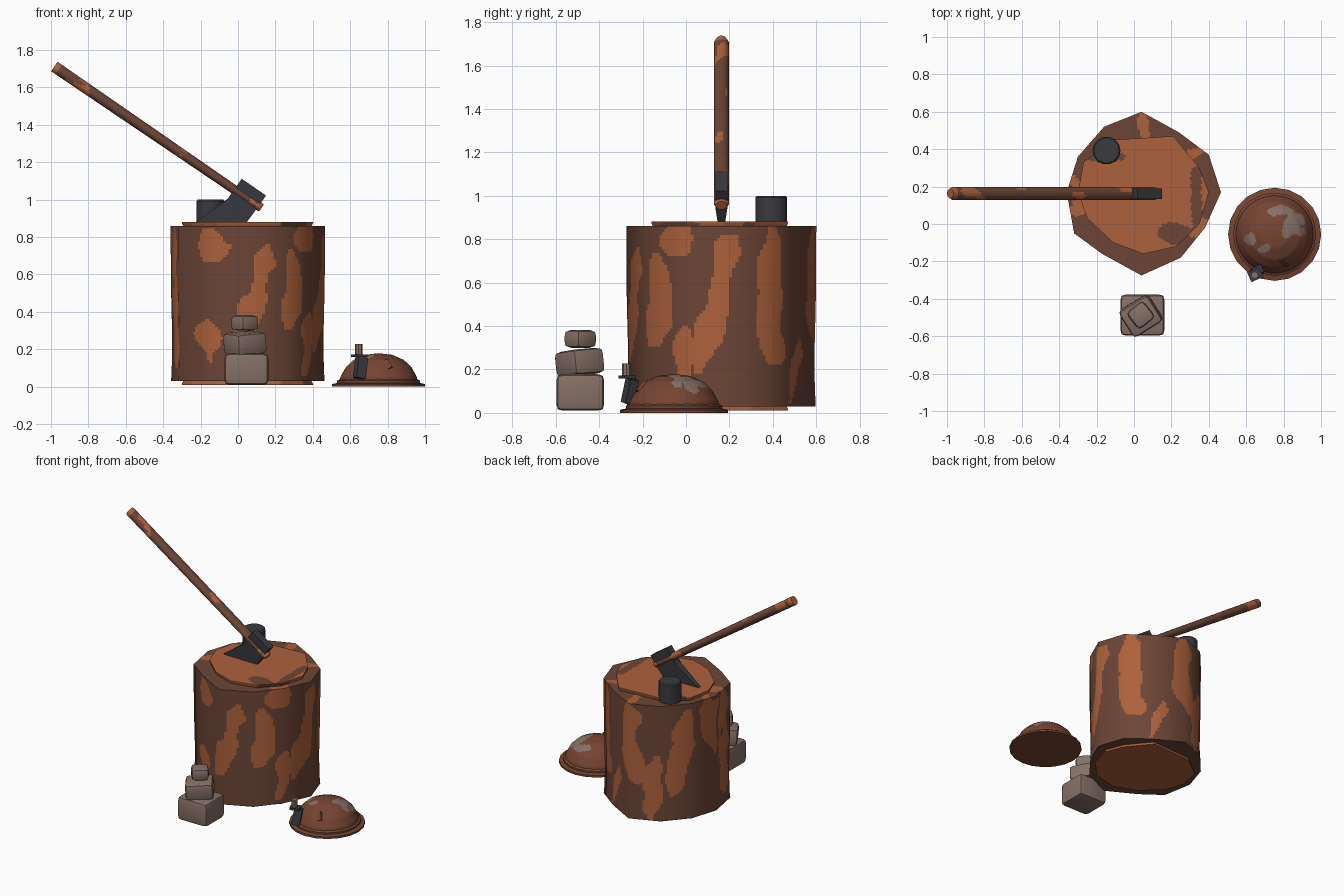
import bpy, bmesh, math
from mathutils import Vector, Matrix, noise

if "Cube" in bpy.data.objects:
    bpy.data.objects.remove(bpy.data.objects["Cube"])


def material(name, rgb):
    m = bpy.data.materials.new(name)
    m.use_nodes = True
    m.diffuse_color = (*rgb, 1)
    m.node_tree.nodes["Principled BSDF"].inputs["Base Color"].default_value = (*rgb, 1)
    return m


ORANGE = material("orange_wood", (0.42, 0.12, 0.045))
BROWN = material("brown_bark", (0.15, 0.06, 0.037))
RUST = material("red_brown", (0.18, 0.058, 0.032))
STONE = material("warm_stone", (0.24, 0.165, 0.135))
IRON = material("dark_iron", (0.042, 0.043, 0.05))


def finish(name, bm, mats, rule=None, angle=35):
    bmesh.ops.recalc_face_normals(bm, faces=bm.faces)
    if rule:
        for f in bm.faces:
            f.material_index = int(rule(f.calc_center_median()))
    me = bpy.data.meshes.new(name)
    bm.to_mesh(me)
    bm.free()
    for m in mats:
        me.materials.append(m)
    ob = bpy.data.objects.new(name, me)
    bpy.context.collection.objects.link(ob)
    bpy.ops.object.select_all(action='DESELECT')
    ob.select_set(True)
    bpy.context.view_layer.objects.active = ob
    bpy.ops.object.shade_smooth_by_angle(angle=math.radians(angle))
    return ob


def loft(name, rings, mats, rule=None, caps=(True, True), angle=35):
    """Skin a list of closed rings of equal length."""
    bm = bmesh.new()
    rows = [[bm.verts.new(p) for p in ring] for ring in rings]
    n = len(rows[0])
    for a, b in zip(rows, rows[1:]):
        for i in range(n):
            j = (i + 1) % n
            bm.faces.new((a[i], a[j], b[j], b[i]))
    for row, cap in zip((rows[0], rows[-1]), caps):
        if cap:
            bm.faces.new(row)
    return finish(name, bm, mats, rule, angle)


def block(name, size, loc, mat, rot=(0, 0, 0), bevel=0.0):
    bm = bmesh.new()
    bmesh.ops.create_cube(bm, size=1, matrix=Matrix.Diagonal((*size, 1)))
    if bevel:
        bmesh.ops.bevel(bm, geom=bm.edges[:], offset=bevel, segments=2,
                        profile=0.6, affect='EDGES')
    ob = finish(name, bm, [mat], angle=25)
    ob.location = loc
    ob.rotation_euler = [math.radians(r) for r in rot]
    return ob


def circle(c, r, z, n):
    return [Vector((c[0] + r * math.cos(math.tau * i / n),
                    c[1] + r * math.sin(math.tau * i / n), z)) for i in range(n)]


def wobble(p, scale, seed):
    return noise.noise(p * scale + Vector((seed, seed, seed)))


# Stump: irregular twelve-sided bark tube
CX, CY = 0.05, 0.17
OUTER = [(.04, .60), (.24, .49), (.40, .37), (.465, .17), (.38, -.02), (.25, -.18),
         (.04, -.275), (-.17, -.16), (-.32, -.05), (-.36, .17), (-.30, .36), (-.16, .52)]
INNER = [(.05, .46), (.21, .47), (.35, .30), (.40, .17), (.35, 0), (.23, -.12),
         (.05, -.16), (-.11, -.10), (-.25, .03), (-.30, .17), (-.27, .33), (-.12, .45)]


def outline(points, z, scale=1.0, cuts=14):
    out = []
    for i, p in enumerate(points):
        q = points[(i + 1) % len(points)]
        for k in range(cuts):
            t = k / cuts
            x, y = p[0] + (q[0] - p[0]) * t, p[1] + (q[1] - p[1]) * t
            out.append(Vector((CX + (x - CX) * scale, CY + (y - CY) * scale, z)))
    return out


# Bare stripes: heading at top, heading at bottom, low z, high z, half width
STRIPES = [(-32, -30, .66, .85, 15), (16, -4, .22, .76, 8), (42, 36, .3, .74, 8),
           (55, 55, .72, .9, 13), (-75, -68, .1, .9, 10), (-36, -28, .12, .36, 6),
           (97, 72, .18, .82, 9), (127, 127, .22, .9, 8), (60, 55, .06, .4, 9),
           (178, 188, .28, .9, 10), (205, 200, .03, .5, 8), (237, 222, .2, .82, 9),
           (262, 268, .45, .9, 9), (155, 150, .05, .35, 7)]


def bare(p):
    heading = math.degrees(math.atan2(p.x - CX, CY - p.y))
    q = Vector((p.x, p.y, p.z * 0.6))
    for top, low, z0, z1, half in STRIPES:
        t = (p.z - z0) / (z1 - z0)
        end = min(t, 1 - t) * (z1 - z0)
        off = (heading - (low + (top - low) * t) + 180) % 360 - 180
        width = half * min(1, 0.35 + 7 * end)
        if end > 0 and abs(off + 11 * wobble(q, 9, 3)) < width * (1 + 0.7 * wobble(q, 7, 8)):
            return True
    return False


rows = 60
bark = loft("stump_bark",
            [outline(OUTER, .03 + .83 * k / rows,
                     1 - .012 * math.sin(math.pi * k / rows) ** 2
                     + .018 * math.sin(math.tau * (k / rows - .45)) * (1 - k / rows))
             for k in range(rows + 1)],
            [BROWN, ORANGE], bare, caps=(False, False))
bark.data.shade_smooth()
bark.data.normals_split_custom_set_from_vertices(
    [Vector((v.co.x - CX, v.co.y - CY, 0)).normalized() for v in bark.data.vertices])

# Rims closing the bark, and the raised cut faces
for label, z in (("top", .86), ("bottom", .03)):
    loft(label + "_rim", [outline(OUTER, z, 1 - .05 * k) for k in range(9)],
         [BROWN, ORANGE], bare, caps=(False, False))


def dark_grain(p):
    for x, y, rx, ry in ((.22, -.05, .10, .06), (.33, .13, .035, .16), (-.16, .36, .1, .03)):
        d = ((p.x - x) / rx) ** 2 + ((p.y - y) / ry) ** 2
        if d < 1 + 0.9 * wobble(p, 9, 5):
            return True
    return False


def cut_face(name, z_hidden, z_face, rule):
    rings = [outline(INNER, z_hidden, .98), outline(INNER, (z_hidden + 2 * z_face) / 3)]
    rings += [outline(INNER, z_face, 1 - k / 24) for k in range(24)]
    loft(name, rings, [ORANGE, BROWN], rule, caps=(False, True))


cut_face("top_cut_face", .86, .882, dark_grain)
cut_face("bottom_cut_face", .03, .01, None)

# Iron peg on the stump
PEG = (-.147, .393)
loft("iron_peg", [circle(PEG, r, z, 14) for r, z in
                  ((.075, .86), (.075, .992), (.068, 1.0))], [IRON])

# Axe handle
START, END = Vector((-.982, .163, 1.712)), Vector((.125, .163, .955))
AXIS = (END - START).normalized()
SIDE = Vector((-AXIS.z, 0, AXIS.x))
rings = []
steps = 90
for k in range(steps + 1):
    t = k / steps
    y_scale = .75 if k in (0, steps) else 1
    thick = .029 - .007 * t
    rings.append([START.lerp(END, t) + SIDE * thick * 1.08 * math.cos(a)
                  + Vector((0, .033 * 1.05 * y_scale * math.sin(a), 0))
                  for a in [math.tau * (i + .5) / 16 for i in range(16)]])


def worn(p):
    t = (p - START).dot(AXIS)
    q = Vector((t * 5, p.y * 16, p.z * 3))
    return t < .03 or t > 1.31 or noise.noise(q) > .36


loft("axe_handle", rings, [BROWN, ORANGE], worn)

# Axe head: a side profile that thins toward the cutting edge
HEAD = [(.02, 1.112, .028), (.15, 1.022, .028), (.095, .945, .028),
        (.04, .87, .016), (-.24, .87, .010), (-.055, 1.005, .028)]
loft("axe_head", [[Vector((x, .163 + s * w, z)) for x, z, w in HEAD] for s in (-1, 1)],
     [IRON], angle=10)

# Stacked stones
block("bottom_stone", (.235, .22, .168), (.045, -.487, .094), STONE, bevel=.03)
block("middle_stone", (.185, .165, .118), (.037, -.49, .232), STONE, (4, -5, 32), .028)
block("top_stone", (.115, .115, .083), (.036, -.487, .341), STONE, (0, 0, 38), .028)

# Helmet: many-sided brim and rounded dome
HAT = (.752, -.055)
loft("helmet_brim", [circle(HAT, r, z, 20) for r, z in
                     ((.249, 0), (.249, .014), (.222, .02), (.222, .032), (.205, .042))],
     [RUST], angle=20)
DOME = [(.208, .035), (.203, .055), (.175, .105), (.135, .143), (.075, .17), (.01, .178)]
rings = []
for (r0, z0), (r1, z1) in zip(DOME, DOME[1:]):
    for k in range(6):
        t = k / 6
        rings.append(circle(HAT, r0 + (r1 - r0) * t, z0 + (z1 - z0) * t, 80))


def scuffed(p):
    for x, y, rx, ry in ((.85, -.01, .055, .075), (.77, .07, .06, .025), (.62, -.07, .03, .04),
                         (.7, -.13, .03, .02)):
        d = ((p.x - x) / rx) ** 2 + ((p.y - y) / ry) ** 2
        if d < 1 + 1.6 * wobble(p, 18, 2):
            return True
    return False


loft("helmet_dome", rings, [RUST, STONE], scuffed)
block("helmet_patch", (.085, .06, .022), (.775, -.207, .103), RUST, (52, -28, 8))

# Candle holder on the helmet front
block("candle_bracket", (.055, .045, .115), (.655, -.258, .1), IRON, (-8, 11, 24))
block("candle_tray", (.07, .058, .014), (.648, -.27, .165), IRON, (0, 0, 24))
loft("candle", [circle((.645, -.274), .02, z, 8) for z in (.165, .228)], [STONE])
